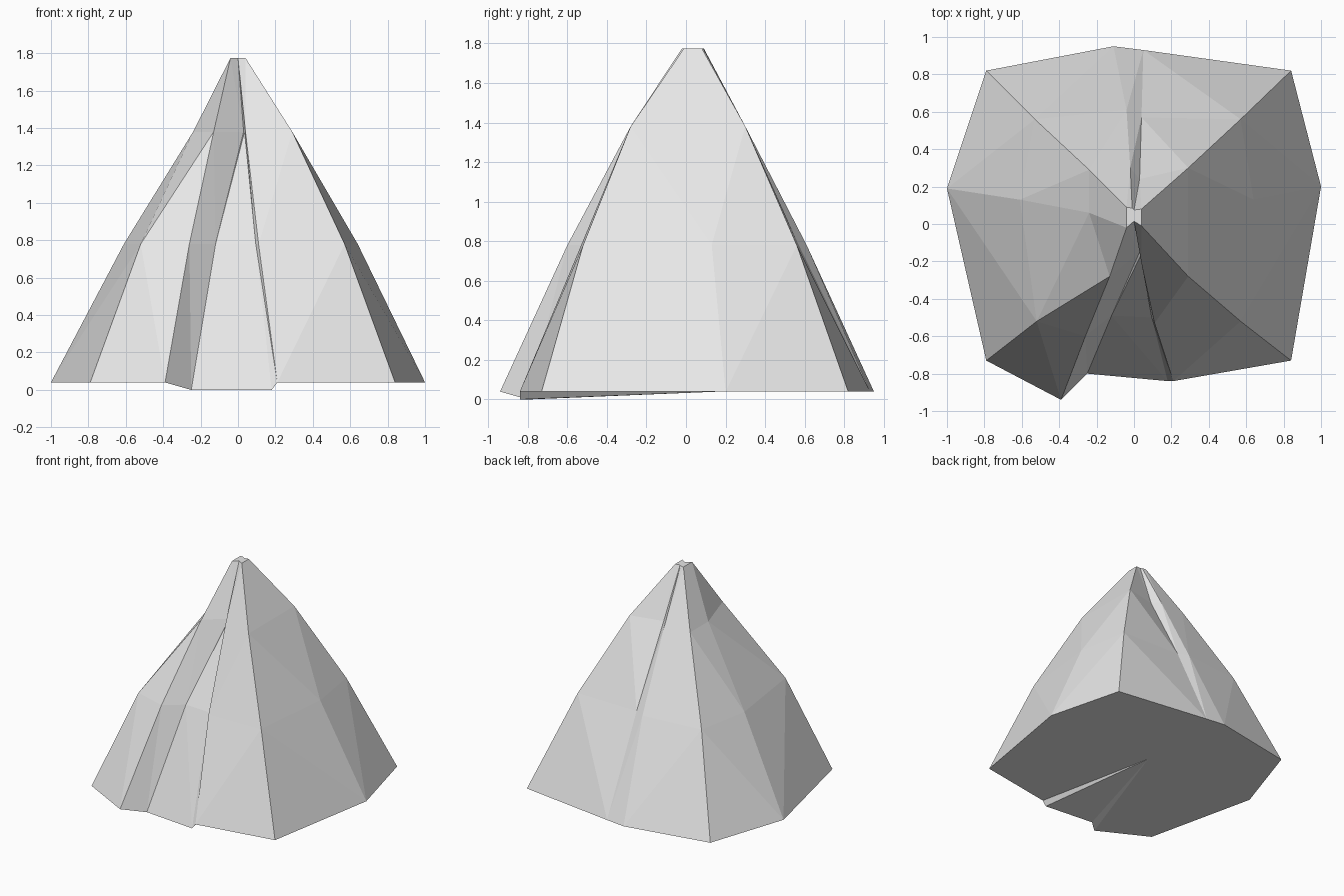
import bpy
import bmesh

default_cube = bpy.data.objects.get("Cube")
if default_cube:
    bpy.data.objects.remove(default_cube, do_unlink=True)

# One plain cloth colour
cloth = bpy.data.materials.new("pale_grey_cloth")
cloth.use_nodes = True
cloth.diffuse_color = (0.8, 0.8, 0.8, 1)
cloth.node_tree.nodes["Principled BSDF"].inputs["Base Color"].default_value = (0.8, 0.8, 0.8, 1)

# Heights of the four rings: hem, middle, shoulder, peak
HEIGHTS = (0.04, 0.78, 1.38, 1.775)
HEM_DROP = 0.04

# Each rib runs from the hem to the peak as x, y positions
right_side = [(1, .2), (.64, .13), (.29, .06), (.04, .03)]
right_back = [(.84, .82), (.57, .56), (.29, .3), (.04, .08)]
back_crease = [(.05, .93), (.04, .57), (.03, .24), (0, .075)]
back_fold = [(-.11, .95), (-.04, .61), (-.02, .3), (-.01, .085)]
left_back = [(-.79, .82), (-.53, .56), (-.24, .29), (-.04, .09)]
left_side = [(-1, .19), (-.61, .13), (-.24, .06), (-.04, .03)]
left_front = [(-.79, -.73), (-.52, -.52), (-.13, -.28), (-.04, -.02)]
front_fold = [(-.39, -.94), (-.26, -.6), (-.13, -.28), (-.04, -.02)]
door_left = [(-.25, -.8), (-.12, -.49), (.03, -.15), (0, .015)]
door_right = [(.18, -.84), (.095, -.5), (.035, -.17), (0, .015)]
door_edge = [(.21, -.84), (.11, -.53), (.04, -.21), (0, .015)]
right_front = [(.84, -.73), (.57, -.52), (.29, -.28), (.04, -.01)]


def lift(rib, drop=0):
    """Give a flat rib its heights, lowering its hem by drop."""
    points = [(x, y, z) for (x, y), z in zip(rib, HEIGHTS)]
    x, y, z = points[0]
    points[0] = (x, y, z - drop)
    return points


def make_object(name, faces):
    """Build an object from polygons given as lists of points."""
    bm = bmesh.new()
    for points in faces:
        bm.faces.new([bm.verts.new(p) for p in points])
    bmesh.ops.remove_doubles(bm, verts=bm.verts, dist=0.0005)
    bmesh.ops.dissolve_degenerate(bm, edges=bm.edges, dist=0.0001)
    bmesh.ops.triangulate(bm, faces=bm.faces)
    mesh = bpy.data.meshes.new(name)
    bm.to_mesh(mesh)
    bm.free()
    mesh.materials.append(cloth)
    obj = bpy.data.objects.new(name, mesh)
    bpy.context.collection.objects.link(obj)
    return obj


def loft(ribs):
    """Quads between neighbouring ribs, facing outwards."""
    return [
        [a[i], b[i], b[i + 1], a[i + 1]]
        for a, b in zip(ribs, ribs[1:])
        for i in range(len(a) - 1)
    ]


# Main canopy, from the right of the door round the back to the front fold
canopy = [lift(rib) for rib in (
    door_edge, right_front, right_side, right_back, back_crease,
    back_fold, left_back, left_side, left_front, front_fold)]
make_object("tent_canopy", loft(canopy))

# Sunken door flap whose hem hangs to the ground
door = [lift(front_fold), lift(door_left, HEM_DROP),
        lift(door_right, HEM_DROP), lift(door_edge)]
make_object("door_flap", loft(door))

# Floor fans out from a point behind the middle
hem = [rib[0] for rib in canopy + door[1:]]
centre = (0, .17, HEIGHTS[0])
make_object("tent_floor", [[b, a, centre] for a, b in zip(hem, hem[1:])])

# Small flat cap closing the peak
rim = [rib[-1] for rib in canopy if rib is not canopy[-1]]
make_object("peak_cap", [rim])
